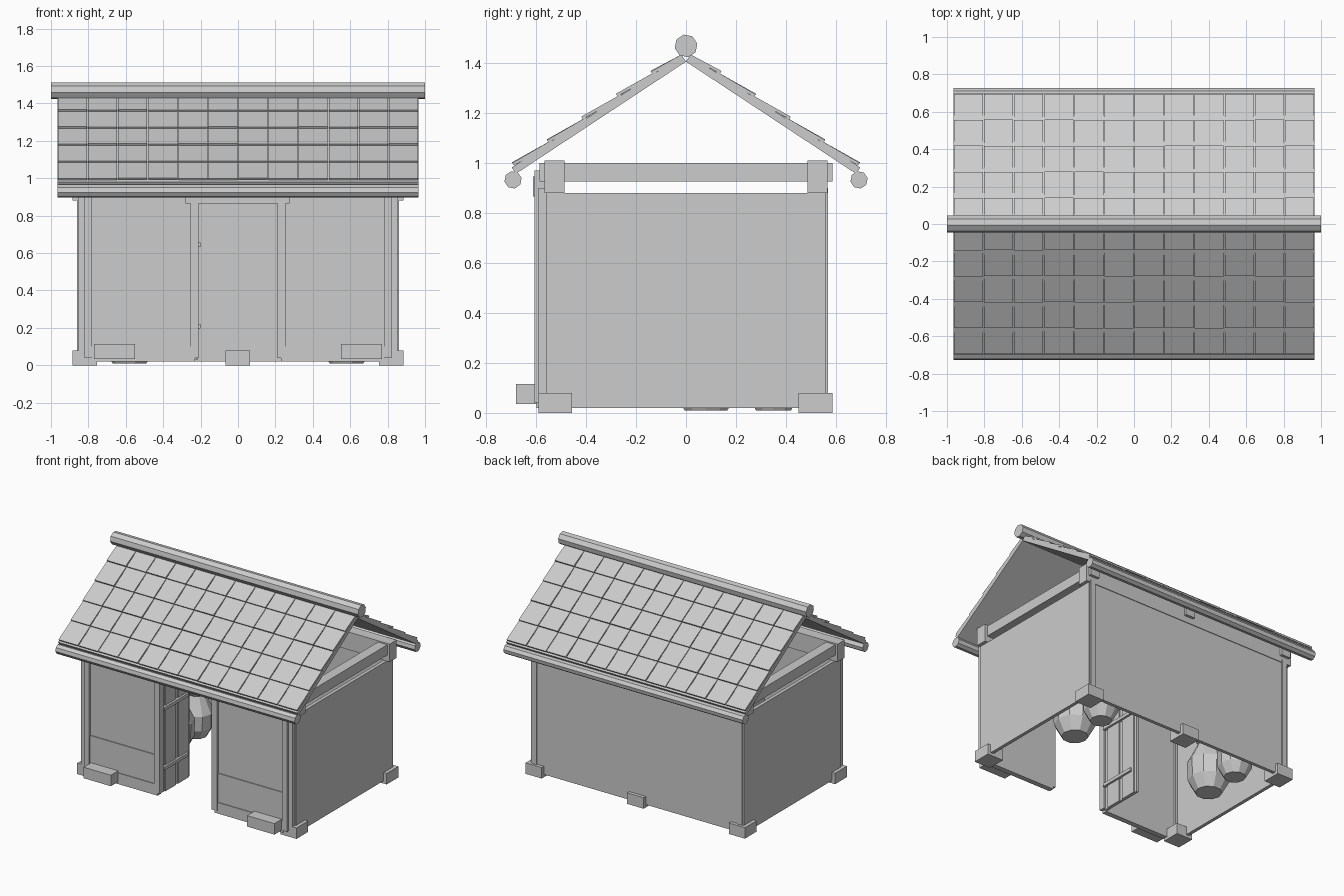
import bpy, bmesh, math, random
from mathutils import Matrix, Vector

random.seed(4)
cube = bpy.data.objects.get("Cube")
if cube:
    bpy.data.objects.remove(cube, do_unlink=True)

GREY = (0.604, 0.604, 0.604, 1)
mat = bpy.data.materials.new("plain_grey")
mat.use_nodes = True
mat.diffuse_color = GREY
mat.node_tree.nodes["Principled BSDF"].inputs["Base Color"].default_value = GREY


def finish(name, bm):
    bmesh.ops.recalc_face_normals(bm, faces=bm.faces)
    mesh = bpy.data.meshes.new(name)
    bm.to_mesh(mesh)
    bm.free()
    mesh.materials.append(mat)
    obj = bpy.data.objects.new(name, mesh)
    bpy.context.collection.objects.link(obj)
    return obj


def add_box(bm, lo, hi):
    size = Vector(hi) - Vector(lo)
    mid = (Vector(hi) + Vector(lo)) / 2
    m = Matrix.Translation(mid) @ Matrix.Diagonal((*size, 1))
    return bmesh.ops.create_cube(bm, size=1, matrix=m)["verts"]


def box(name, x, y, z):
    bm = bmesh.new()
    add_box(bm, (x[0], y[0], z[0]), (x[1], y[1], z[1]))
    return finish(name, bm)


def pair(name, x, y, z):
    """Box and its mirror across x."""
    box("left_" + name, x, y, z)
    box("right_" + name, (-x[1], -x[0]), y, z)


def pole(name, length, radius, y, z, sides=8):
    bm = bmesh.new()
    m = (Matrix.Translation((0, y, z)) @ Matrix.Rotation(math.pi / 2, 4, "Y")
         @ Matrix.Rotation(0.2, 4, "Z"))
    bmesh.ops.create_cone(bm, cap_ends=True, segments=sides, radius1=radius,
                          radius2=radius, depth=length, matrix=m)
    return finish(name, bm)


def lathe(name, x, y, scale, profile, sides=10):
    bm = bmesh.new()
    rings = []
    for r, z in profile:
        rings.append([bm.verts.new((x + scale * r * math.cos(a), y + scale * r * math.sin(a),
                                    scale * z + 0.01))
                      for a in (math.tau * i / sides for i in range(sides))])
    for a, b in zip(rings, rings[1:]):
        for i in range(sides):
            j = (i + 1) % sides
            bm.faces.new((a[i], a[j], b[j], b[i]))
    bm.faces.new(rings[0])
    bm.faces.new(rings[-1])
    return finish(name, bm)


# Walls
pair("side_wall", (0.835, 0.86), (-0.56, 0.56), (0.02, 0.88))
box("back_wall", (-0.85, 0.85), (0.535, 0.56), (0.02, 0.9))
pair("front_wall", (0.25, 0.79), (-0.585, -0.56), (0.02, 0.93))
pair("front_lower_panel", (0.25, 0.78), (-0.592, -0.58), (0.1, 0.31))
pair("front_bottom_rail", (0.23, 0.78), (-0.598, -0.56), (0.02, 0.1))

# Posts
pair("front_post", (0.78, 0.82), (-0.605, -0.56), (0.04, 0.97))
pair("front_corner_post", (0.815, 0.853), (-0.59, -0.545), (0.02, 0.9))
pair("back_corner_post", (0.81, 0.85), (0.53, 0.567), (0.02, 0.9))
pair("door_post", (0.21, 0.253), (-0.605, -0.56), (0.04, 0.97))
box("door_lintel", (-0.28, 0.275), (-0.612, -0.565), (0.865, 0.945))

# Open door leaf, with battens
box("door_leaf", (-0.24, -0.222), (-0.57, -0.24), (0.03, 0.865))
for n, y in enumerate((-0.53, -0.38)):
    box(f"door_board_{n}", (-0.223, -0.215), (y, y + 0.12), (0.03, 0.865))
for n, z in enumerate((0.21, 0.645)):
    box(f"door_batten_{n}", (-0.222, -0.2), (-0.56, -0.28), (z - 0.012, z + 0.012))

# Beams under the roof
for side, s in (("front", -1), ("back", 1)):
    box(side + "_long_beam", (-0.885, 0.885), sorted((s * 0.485, s * 0.565)), (0.88, 1.01))
pair("side_beam", (0.79, 0.865), (-0.585, 0.585), (0.925, 1.0))
box("middle_beam", (-0.038, 0.038), (-0.585, 0.585), (0.925, 1.0))

# Foundation blocks and stones
pair("front_foot", (0.755, 0.885), (-0.59, -0.455), (0, 0.08))
pair("back_foot", (0.755, 0.885), (0.45, 0.585), (0, 0.08))
box("middle_foot", (-0.068, 0.065), (0.45, 0.585), (0, 0.08))
pair("front_stone", (0.55, 0.77), (-0.68, -0.595), (0.035, 0.115))

# Roof slopes: slab, with rows of tilted tiles
ANGLE, HALF, COLS, ROWS, PITCH = 0.583, 0.965, 12, 5, 0.166
WIDTH = 2 * HALF / COLS


def roof_side(side, turn):
    place = (Matrix.Rotation(turn, 4, "Z") @ Matrix.Translation((0, 0, 1.405))
             @ Matrix.Rotation(-ANGLE, 4, "X"))
    slab = bmesh.new()
    add_box(slab, (-HALF, 0, 0), (HALF, 0.815, 0.03))
    slab.transform(place)
    finish(side + "_roof_slab", slab)
    tiles = bmesh.new()
    for row in range(ROWS):
        end = 0.139 + row * PITCH
        start = max(end - PITCH - 0.015, 0)
        for col in range(COLS):
            x = -HALF + col * WIDTH
            lift = random.choice((0, 0, 0.003))
            verts = add_box(tiles, (x + 0.003, start, 0.022), (x + WIDTH - 0.003, end, 0.034))
            for v in verts:
                if v.co.y > (start + end) / 2:
                    v.co.z += 0.01 + lift
    tiles.transform(place)
    finish(side + "_roof_tiles", tiles)


roof_side("back", 0)
roof_side("front", math.pi)
pole("ridge_pole", 2.0, 0.046, 0, 1.468)
pole("front_eave_pole", 1.93, 0.035, -0.692, 0.932)
pole("back_eave_pole", 1.93, 0.035, 0.692, 0.932)

# Storage jars inside
JAR = ((0.09, 0), (0.14, 0.09), (0.145, 0.22), (0.09, 0.33), (0.07, 0.37), (0.09, 0.4))
for side, s in (("left", 1), ("right", -1)):
    lathe(side + "_large_jar", s * 0.58, 0.08, 1.0, JAR)
    lathe(side + "_small_jar", s * 0.58, 0.35, 0.82, JAR)
